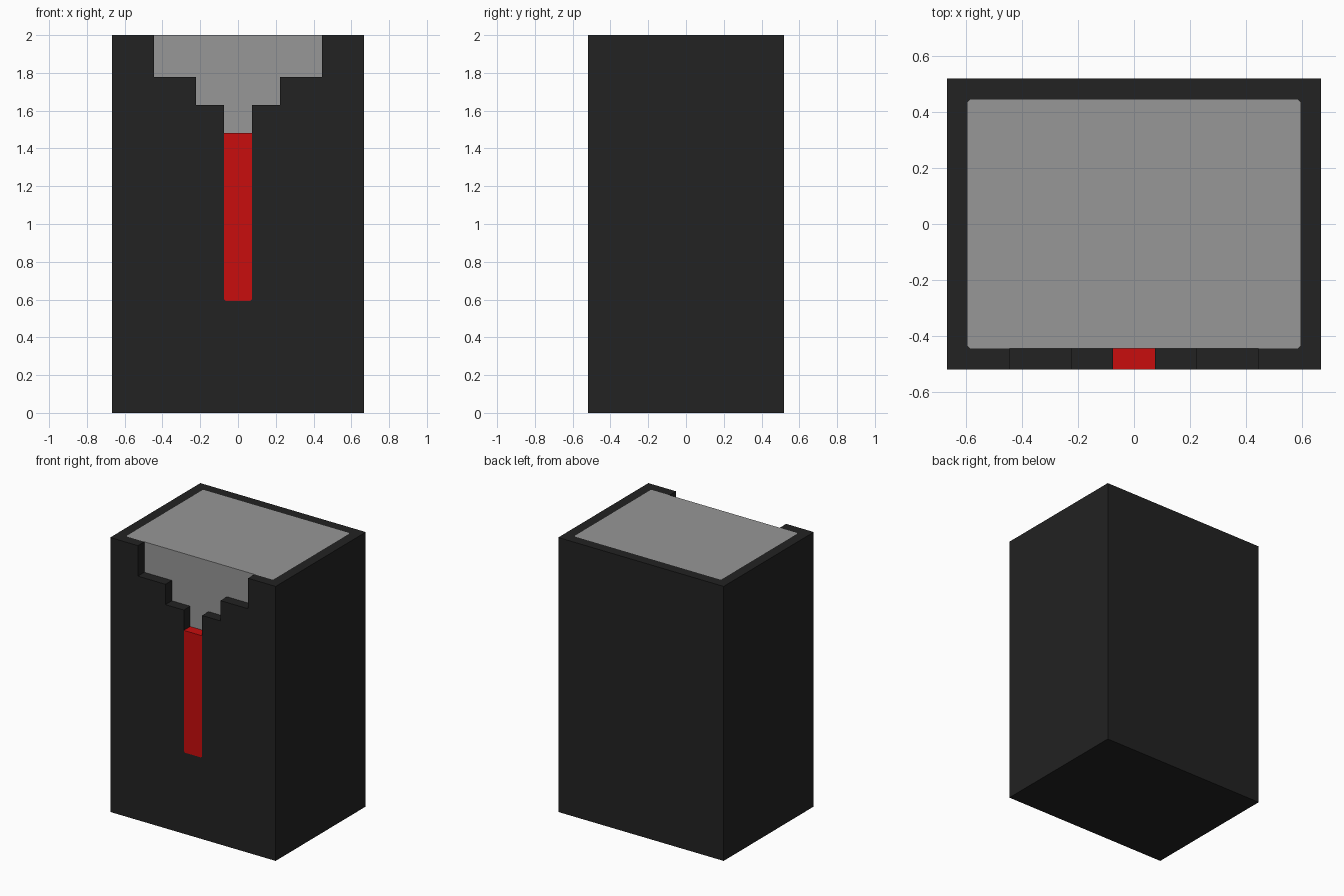
import bpy, bmesh

if "Cube" in bpy.data.objects:
    bpy.data.objects.remove(bpy.data.objects["Cube"])

U = 2 / 27                      # the model sits on a grid of 27 units in height
HW, HD, H = 9 * U, 7 * U, 2.0   # outer half width, half depth, height
IW, ID = 8 * U, 6 * U           # inner half width, half depth
C = 0.01                        # small corner cut


def material(name, rgb):
    m = bpy.data.materials.new(name)
    m.diffuse_color = (*rgb, 1)
    m.use_nodes = True
    m.node_tree.nodes["Principled BSDF"].inputs["Base Color"].default_value = m.diffuse_color
    return m


def prism(name, pts, lo, hi, axis, mat=None):
    """Extrude a flat outline along z (points are x, y) or y (points are x, z)."""
    place = (lambda a, b: (a, b, lo)) if axis == 'Z' else (lambda a, b: (a, lo, b))
    step = (0, 0, hi - lo) if axis == 'Z' else (0, hi - lo, 0)
    bm = bmesh.new()
    face = bm.faces.new([bm.verts.new(place(a, b)) for a, b in pts])
    ext = bmesh.ops.extrude_face_region(bm, geom=[face], use_keep_orig=True)
    bmesh.ops.translate(bm, vec=step,
                        verts=[g for g in ext['geom'] if isinstance(g, bmesh.types.BMVert)])
    bmesh.ops.recalc_face_normals(bm, faces=bm.faces)
    mesh = bpy.data.meshes.new(name)
    bm.to_mesh(mesh)
    bm.free()
    obj = bpy.data.objects.new(name, mesh)
    bpy.context.collection.objects.link(obj)
    if mat:
        mesh.materials.append(mat)
    return obj


def cut(obj, cutter):
    mod = obj.modifiers.new("cut", 'BOOLEAN')
    mod.operation, mod.solver, mod.object = 'DIFFERENCE', 'EXACT', cutter
    bpy.context.view_layer.objects.active = obj
    bpy.ops.object.modifier_apply(modifier=mod.name)
    bpy.data.objects.remove(cutter)


def mirrored(half):
    """Close a right-hand outline with its mirror image on the left."""
    return half + [(-x, z) for x, z in reversed(half)]


black = material("black", (0.016, 0.016, 0.016))
gray = material("gray", (0.31, 0.31, 0.31))
red = material("red", (0.58, 0.004, 0.004))

# Plan outline of the filling, with tiny corner cuts
inner = mirrored([(IW - C, -ID), (IW, -ID + C), (IW, ID - C), (IW - C, ID)])

# Outer case: a box hollowed from the top
case = prism("case", mirrored([(HW, -HD), (HW, HD)]), 0, H, 'Z', black)
cut(case, prism("cavity_cutter", inner, U, H + 0.2, 'Z'))

# Stepped opening and slot in the front wall
steps = mirrored([(U - C, 8 * U), (U, 8 * U + C), (U, 22 * U), (3 * U, 22 * U),
                  (3 * U, 24 * U), (6 * U, 24 * U), (6 * U, H + 0.2)])
cut(case, prism("opening_cutter", steps, -HD - 0.2, -ID + 0.2, 'Y'))

# Filling block, flush with the rim
prism("filling", inner, U, H, 'Z', gray)

# Red strip filling the slot, flush with the front
strip = mirrored([(U - C, 8 * U), (U, 8 * U + C), (U, 20 * U)])
prism("front_strip", strip, -HD, -ID, 'Y', red)
